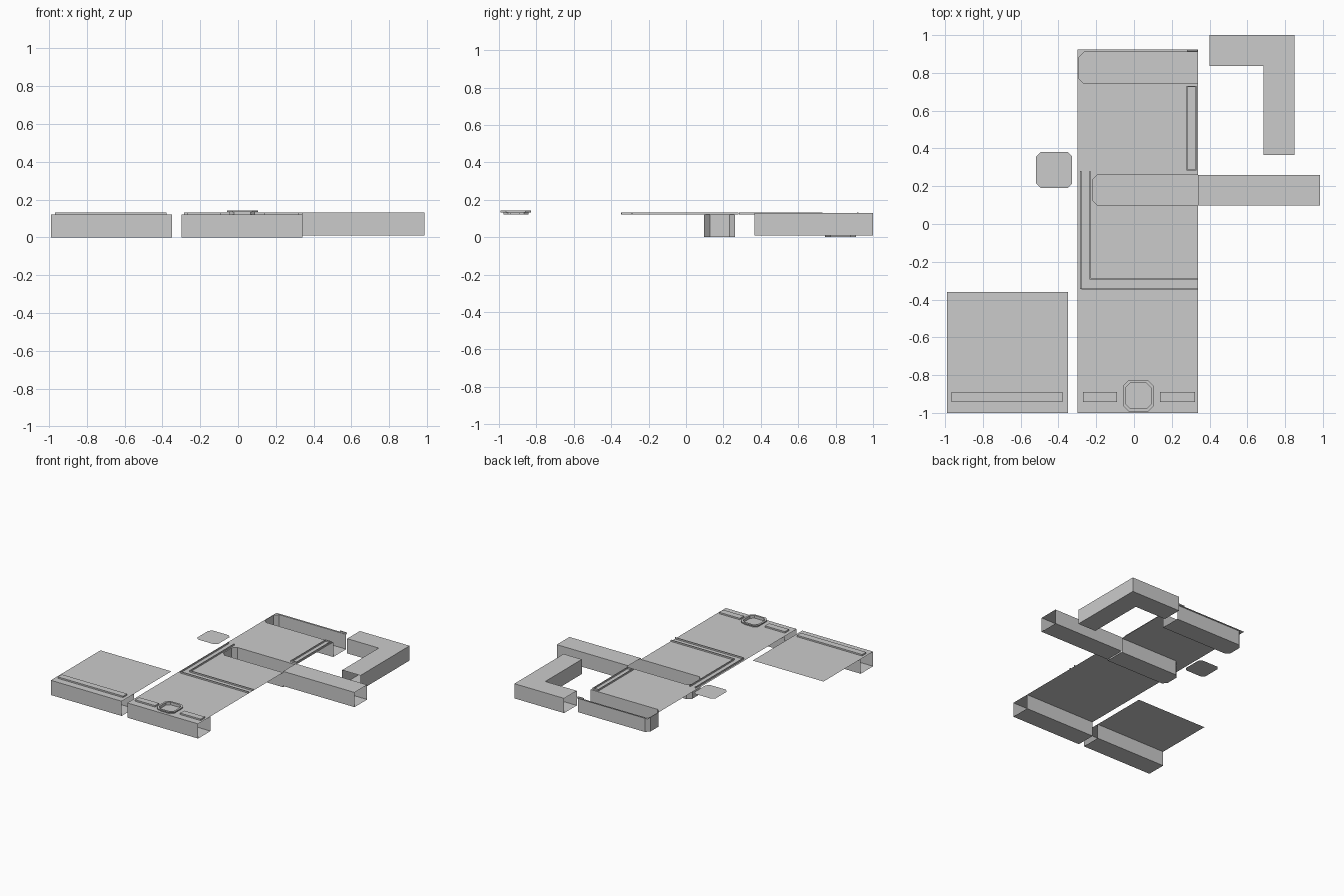
import bpy, bmesh

if "Cube" in bpy.data.objects:
    bpy.data.objects.remove(bpy.data.objects["Cube"])

TOP = 0.12      # floor level of the four tiles
RAIL = 0.132    # top of curbs and strips


def make(name, faces):
    """Mesh object from a list of polygons, with shared corners merged."""
    bm = bmesh.new()
    for f in faces:
        bm.faces.new([bm.verts.new(p) for p in f])
    bmesh.ops.remove_doubles(bm, verts=bm.verts, dist=1e-5)
    me = bpy.data.meshes.new(name)
    bm.to_mesh(me)
    bm.free()
    ob = bpy.data.objects.new(name, me)
    bpy.context.collection.objects.link(ob)
    return ob


def flat(pts, z):
    return [(x, y, z) for x, y in pts]


def walls(pts, z0, z1, closed=True):
    n = len(pts)
    return [[(*pts[i], z0), (*pts[(i + 1) % n], z0),
             (*pts[(i + 1) % n], z1), (*pts[i], z1)]
            for i in range(n if closed else n - 1)]


def rect(x0, x1, y0, y1):
    return [(x0, y0), (x1, y0), (x1, y1), (x0, y1)]


def octagon(cx, cy, r, c):
    return [(cx - r + c, cy - r), (cx + r - c, cy - r), (cx + r, cy - r + c),
            (cx + r, cy + r - c), (cx + r - c, cy + r), (cx - r + c, cy + r),
            (cx - r, cy + r - c), (cx - r, cy - r + c)]


def ring(a, b, z):
    n = len(a)
    return [[(*a[i], z), (*a[(i + 1) % n], z),
             (*b[(i + 1) % n], z), (*b[i], z)] for i in range(n)]


def block(name, pts, z0, z1):
    return make(name, walls(pts, z0, z1) + [flat(pts, z1)])


# Front tiles: thin floor with an open-ended duct under the front edge
for name, x0, x1 in (("left_tile", -0.99, -0.35), ("front_tile", -0.30, 0.34)):
    duct = rect(x0, x1, -1, -0.84)
    faces = [flat(rect(x0, x1, -0.84, -0.36), TOP), flat(duct, TOP),
             flat(duct[::-1], 0)]
    faces += walls([(x0, -1), (x1, -1)], 0, TOP, False)
    faces += walls([(x1, -0.84), (x0, -0.84)], 0, TOP, False)
    make(name, faces)

# Raised strips above the ducts
for name, x0, x1 in (("left_strip", -0.967, -0.378),
                     ("front_strip_a", -0.27, -0.09),
                     ("front_strip_b", 0.137, 0.323)):
    block(name, rect(x0, x1, -0.942, -0.89), TOP, RAIL)

# Octagonal hatch rim: narrow neck with a wider flange
outer = octagon(0.023, -0.91, 0.082, 0.03)
inner = octagon(0.023, -0.91, 0.067, 0.024)
make("hatch_rim", walls(inner, TOP, 0.142) + walls(outer, 0.133, 0.142)
     + ring(outer, inner, 0.142) + ring(inner, outer, 0.133))

# Loose hatch lid
make("hatch_lid", [flat(octagon(-0.423, 0.286, 0.096, 0.025), 0.131)])

# Trench tiles: floor cut by an open trench with a chamfered closed end
for name, y0, y1, px, p0, p1 in (("middle_tile", -0.36, 0.28, -0.22, 0.097, 0.263),
                                 ("back_tile", 0.28, 0.925, -0.295, 0.743, 0.91)):
    c = 0.03
    path = [(0.34, p0), (px + c, p0), (px, p0 + c), (px, p1 - c),
            (px + c, p1), (0.34, p1)]
    floor = [(-0.30, y0), (0.34, y0)] + path + [(0.34, y1), (-0.30, y1)]
    make(name, [flat(floor, TOP), flat(path, 0)] + walls(path, 0, TOP, False))

# Curbs: paired thin rails bordering the walkway
w = 0.006
curbs = {
    "curb_left_outer": (-0.285, -0.285 + w, -0.343, 0.28),
    "curb_left_inner": (-0.235, -0.235 + w, -0.293, 0.28),
    "curb_front_outer": (-0.285 + w, 0.34, -0.347, -0.347 + w),
    "curb_front_inner": (-0.235 + w, 0.34, -0.293, -0.293 + w),
    "curb_right_inner": (0.278, 0.278 + w, 0.283, 0.73),
    "curb_right_outer": (0.326, 0.326 + w, 0.283, 0.73),
    "curb_right_front": (0.278 + w, 0.326, 0.283, 0.283 + w),
    "curb_right_back": (0.278 + w, 0.326, 0.73 - w, 0.73),
    "curb_back_corner": (0.28, 0.335, 0.914, 0.922),
}
for name, r in curbs.items():
    block(name, rect(*r), TOP, RAIL)

# Straight open-ended duct
LOW, HIGH = 0.01, 0.13
d = rect(0.34, 0.985, 0.097, 0.26)
make("straight_duct", [flat(d, HIGH), flat(d[::-1], LOW)]
     + walls(d[:2], LOW, HIGH, False) + walls(d[2:], LOW, HIGH, False))

# Corner duct, open at both ends
out = [(0.85, 0.365), (0.85, 1.0), (0.40, 1.0)]
inn = [(0.40, 0.837), (0.685, 0.837), (0.685, 0.365)]
make("corner_duct", [flat(out + inn, HIGH), flat((out + inn)[::-1], LOW)]
     + walls(out, LOW, HIGH, False) + walls(inn, LOW, HIGH, False))
